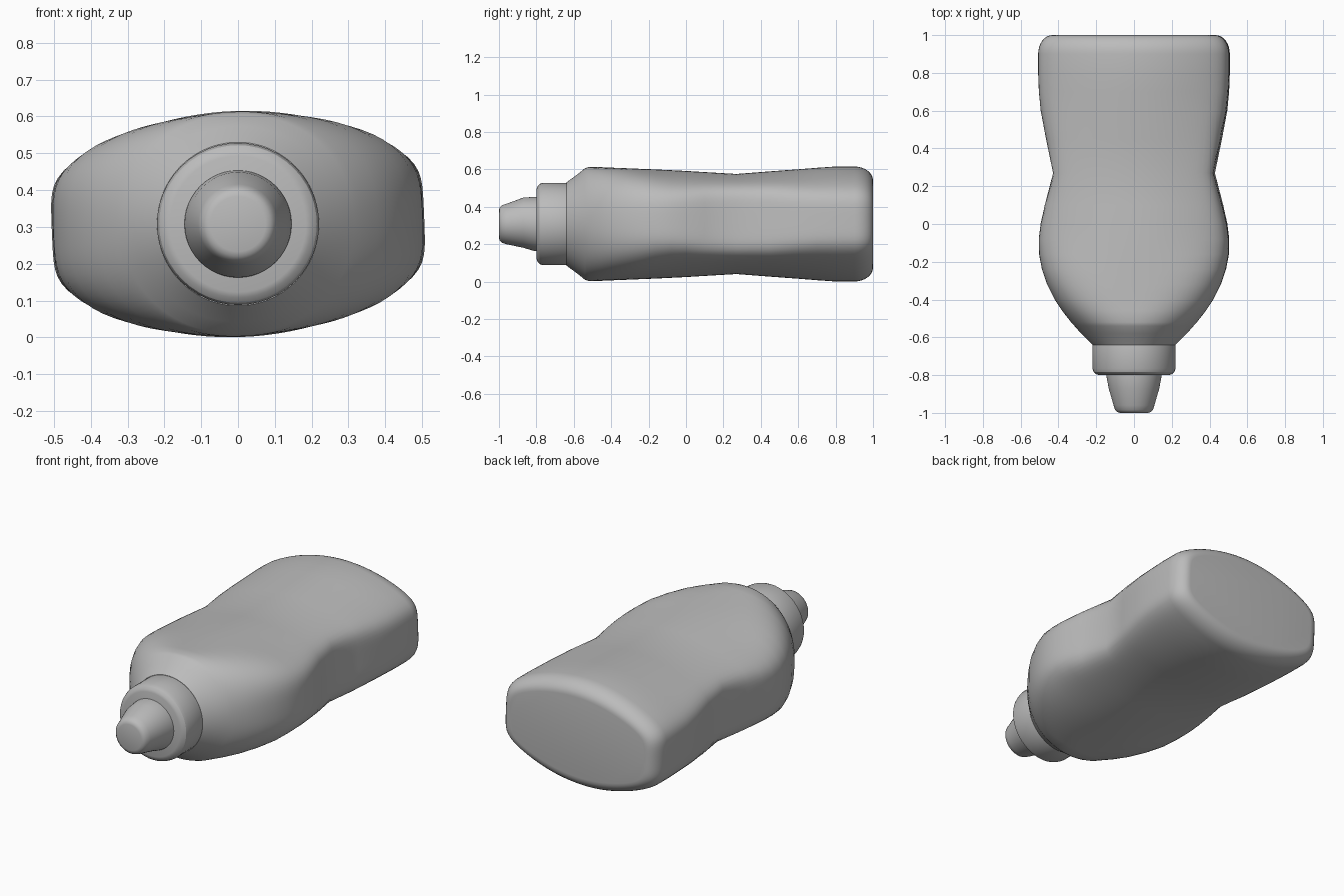
import bpy
import bmesh
import math

old = bpy.data.objects.get("Cube")
if old:
    bpy.data.objects.remove(old, do_unlink=True)

CENTRE_Z = 0.308
TILT = math.radians(2.3)

grey = bpy.data.materials.new("plain grey")
grey.use_nodes = True
grey.diffuse_color = (0.5, 0.5, 0.5, 1)
grey.node_tree.nodes["Principled BSDF"].inputs["Base Color"].default_value = (0.5, 0.5, 0.5, 1)


def section(a, b, p, k, n=96):
    """Closed outline: flat sides, arched top and bottom, rounded corners; p = 2, k = 0 is an ellipse."""
    points = []
    for i in range(n):
        t = 2 * math.pi * i / n
        dx, dz = a * math.cos(t), b * math.sin(t)
        low, high = 0.0, 2.0
        for _ in range(30):
            m = (low + high) / 2
            side, top = abs(m * dx) / a, (abs(m * dz) + k * (m * dx) ** 2) / b
            if side ** p + top ** p < 1:
                low = m
            else:
                high = m
        points.append((low * dx, low * dz))
    return points


def loft(name, rings, tilt=0.0, angle=30):
    """Skin a list of (y, outline) rings and close both ends."""
    bm = bmesh.new()
    c, s = math.cos(tilt), math.sin(tilt)
    loops = [[bm.verts.new((x * c - z * s, y, CENTRE_Z + x * s + z * c)) for x, z in pts]
             for y, pts in rings]
    for one, two in zip(loops, loops[1:]):
        for i in range(len(one)):
            j = (i + 1) % len(one)
            bm.faces.new((one[i], one[j], two[j], two[i]))
    bm.faces.new(loops[0])
    bm.faces.new(loops[-1])
    bmesh.ops.recalc_face_normals(bm, faces=bm.faces)
    mesh = bpy.data.meshes.new(name)
    bm.to_mesh(mesh)
    bm.free()
    mesh.materials.append(grey)
    obj = bpy.data.objects.new(name, mesh)
    bpy.context.collection.objects.link(obj)
    bpy.ops.object.select_all(action='DESELECT')
    obj.select_set(True)
    bpy.context.view_layer.objects.active = obj
    bpy.ops.object.shade_smooth_by_angle(angle=math.radians(angle))


def turned(name, profile):
    """Round part along y from (y, radius, lift) steps."""
    rings = [(y, [(x, z + lift) for x, z in section(r, r, 2, 0, 48)]) for y, r, lift in profile]
    loft(name, rings)


# Bottle body: y, half width, half height, corner squareness, arch
stations = [
    (-0.64, 0.22, 0.222, 2, 0), (-0.58, 0.28, 0.266, 2, 0),
    (-0.54, 0.315, 0.298, 2.1, 0), (-0.52, 0.333, 0.305, 2.2, 0.02),
    (-0.46, 0.38, 0.303, 2.6, 0.08), (-0.40, 0.42, 0.3, 3.1, 0.16),
    (-0.32, 0.46, 0.297, 4, 0.27), (-0.24, 0.487, 0.294, 5.5, 0.36),
    (-0.16, 0.502, 0.291, 7, 0.43), (-0.08, 0.503, 0.287, 9, 0.47),
    (0.0, 0.493, 0.283, 10, 0.48), (0.10, 0.47, 0.277, 11, 0.47),
    (0.27, 0.425, 0.267, 12, 0.45), (0.45, 0.463, 0.281, 12, 0.5),
    (0.60, 0.492, 0.292, 12, 0.55), (0.70, 0.502, 0.3, 12, 0.58),
    (0.80, 0.506, 0.307, 12, 0.6), (0.90, 0.506, 0.307, 12, 0.6),
]
body = [(y, section(a, b, p, k)) for y, a, b, p, k in stations]

# Rounded base edge
for i in range(1, 9):
    t = math.pi / 2 * i / 8
    inset = 0.075 * (1 - math.cos(t))
    body.append((0.9 + 0.1 * math.sin(t), section(0.506 - inset, 0.307 - inset, 12, 0.6)))
loft("bottle_body", body, TILT)

# Screw cap with a softened front rim
turned("cap", [(-0.62, 0.215, 0), (-0.64, 0.22, 0), (-0.765, 0.22, 0),
               (-0.783, 0.214, 0), (-0.795, 0.2, 0), (-0.8, 0.185, 0)])

# Tapered nozzle
turned("nozzle", [(-0.79, 0.146, 0), (-0.81, 0.145, 0), (-0.87, 0.134, 0.007),
                  (-0.96, 0.108, 0), (-0.985, 0.1, 0), (-0.996, 0.088, 0), (-1.0, 0.075, 0)])
